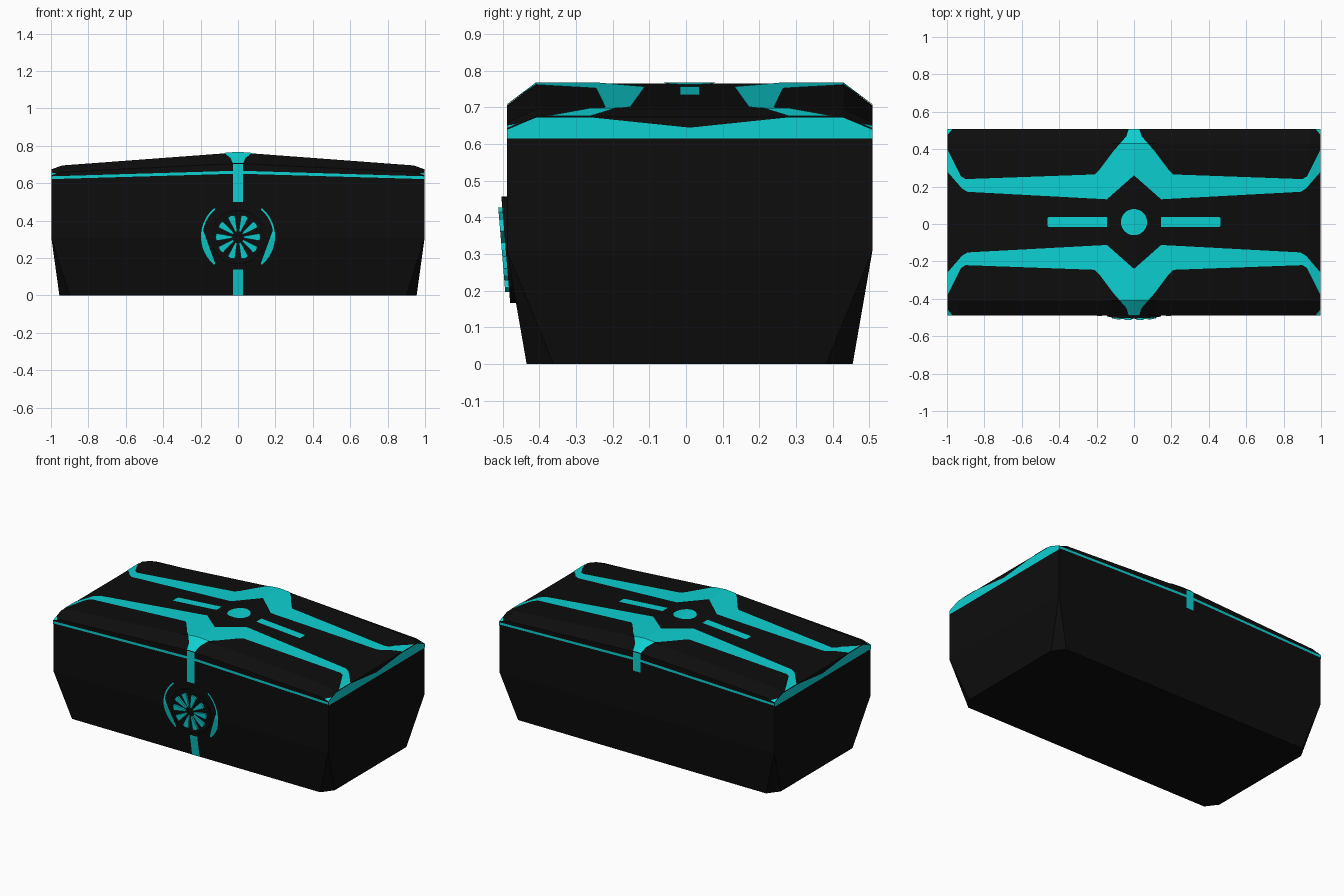
import bpy, bmesh, math
from mathutils import Vector

if "Cube" in bpy.data.objects:
    bpy.data.objects.remove(bpy.data.objects["Cube"])

CY = 0.01            # centre of the box in y
W, D = 0.998, 0.499  # half length, half depth
SEAM, BEND = 0.615, 0.31


def material(name, col):
    m = bpy.data.materials.new(name)
    m.diffuse_color = (*col, 1)
    m.use_nodes = True
    m.node_tree.nodes["Principled BSDF"].inputs["Base Color"].default_value = m.diffuse_color
    return m


BLACK = material("matte_black", (0.004, 0.004, 0.004))
TEAL = material("bright_teal", (0.004, 0.63, 0.64))


def finish(name, bm, mat, recalc=True):
    if recalc:
        bmesh.ops.recalc_face_normals(bm, faces=bm.faces[:])
    me = bpy.data.meshes.new(name)
    bm.to_mesh(me)
    bm.free()
    me.materials.append(mat)
    ob = bpy.data.objects.new(name, me)
    bpy.context.collection.objects.link(ob)
    return ob


def lid_z(x, v):
    """Height of the lid: ridge at x=0, bevelled ends, sloped long edges."""
    x, v = abs(x), abs(v)
    top = 0.765 - 0.0745 * x if x < 0.94 else 0.695 - 0.36 * (x - 0.94)
    return top - (0.06 - 0.025 * x) * max(0, v - 0.42) / 0.08


def wall_v(z):
    """Depth of the long walls, which taper in below the bend."""
    return D - 0.054 * max(0, BEND - z) / BEND


def plate(name, outlines, mapping, outward, cuts=(), signs=((1, 1),)):
    """Thin colour plate: 2D outlines, split at creases, wrapped on a surface."""
    bm = bmesh.new()
    for outline in outlines:
        for su, sv in signs:
            part = bmesh.new()
            part.faces.new([part.verts.new((u, v, 0)) for u, v in outline])
            bmesh.ops.triangulate(part, faces=part.faces[:])
            for axis, val in cuts:
                no = Vector((1, 0, 0)) if axis == 0 else Vector((0, 1, 0))
                bmesh.ops.bisect_plane(part, geom=part.verts[:] + part.edges[:] + part.faces[:],
                                       plane_co=no * val, plane_no=no)
            new = {p: bm.verts.new(mapping(p.co.x * su, p.co.y * sv)) for p in part.verts}
            for f in part.faces:
                nf = bm.faces.new([new[p] for p in f.verts])
                nf.normal_update()
                if nf.normal.dot(Vector(outward)) < 0:
                    nf.normal_flip()
            part.free()
    return finish(name, bm, TEAL, recalc=False)


# Body: chamfered foot, bend, straight upper walls
bm = bmesh.new()
corners = [(1, 1), (-1, 1), (-1, -1), (1, -1)]
foot, bend, rim = [], [], []
for i, (sx, sy) in enumerate(corners):
    pair = [(0.955, 0.372), (0.90, 0.445)]
    if i % 2:
        pair.reverse()
    foot.append([bm.verts.new((sx * x, CY + sy * y, 0)) for x, y in pair])
    bend.append(bm.verts.new((sx * W, CY + sy * D, BEND)))
    rim.append(bm.verts.new((sx * W, CY + sy * D, SEAM)))
for i in range(4):
    j = (i + 1) % 4
    bm.faces.new((foot[i][0], foot[i][1], bend[i]))
    bm.faces.new((foot[i][1], foot[j][0], bend[j], bend[i]))
    bm.faces.new((bend[i], bend[j], rim[j], rim[i]))
bm.faces.new([v for p in foot for v in p])
bm.faces.new(rim)
finish("chest_body", bm, BLACK)

# Lid: cross-sections along the length
bm = bmesh.new()
rings = []
for x in (-W, -0.94, -0.12, 0, 0.12, 0.94, W):
    prof = [(-D, SEAM)] + [(v, lid_z(x, v)) for v in (-D, -0.42, 0.42, D)] + [(D, SEAM)]
    rings.append([bm.verts.new((x, CY + v, z)) for v, z in prof])
for a, b in zip(rings, rings[1:]):
    for k in range(6):
        n = (k + 1) % 6
        bm.faces.new((a[k], a[n], b[n], b[k]))
bm.faces.new(rings[0])
bm.faces.new(rings[-1])
finish("chest_lid", bm, BLACK)

# Lid inlays: branching arms and corner tips
four = [(a, b) for a in (1, -1) for b in (1, -1)]
on_lid = lambda x, v: (x, CY + v, lid_z(x, v) + 0.003)
arm = [(0, 0.25), (0.145, 0.122), (0.89, 0.162), (0.92, 0.18), (W, 0.27), (W, 0.39), (0.925, 0.245),
       (0.90, 0.23), (0.21, 0.255), (0.185, 0.28), (0.11, 0.38), (0.04, 0.46), (0.028, D), (0, D)]
tip = [(W, 0.465), (W, D), (0.97, D)]
plate("lid_arms", [arm, tip], on_lid, (0, 0, 1), [(0, 0.12), (0, 0.94), (1, 0.42)], four)

# Lid inlays: centre disc and two bars
disc = [(0.07 * math.sin(a), 0.07 * math.cos(a)) for a in [math.pi * i / 16 for i in range(17)]]
bar = [(0.145, -0.027), (0.455, -0.027), (0.462, -0.02), (0.462, 0.02), (0.455, 0.027), (0.145, 0.027)]
plate("lid_disc_and_bars", [disc, bar], on_lid, (0, 0, 1), (), [(1, 1), (-1, 1)])

# End trims under the lid bevel
end = [(0, SEAM), (D, SEAM), (D, 0.64), (0.42, 0.672), (0.26, 0.672), (0.315, 0.645), (0, 0.645)]
for s, side in ((1, "right"), (-1, "left")):
    plate(side + "_end_trim", [end], lambda v, z: (s * (W + 0.002), CY + v, z), (s, 0, 0),
          (), [(1, 1), (-1, 1)])

# Seam lines and centre stripes on the long walls
seam = [(0, 0.651), (W, 0.622), (W, 0.637), (0, 0.667)]


def stripe(lo, hi):
    return [(0, lo), (0.027, lo), (0.027, hi), (0, hi)]


mirror_x = [(1, 1), (-1, 1)]
for s, side, spans in ((-1, "front", [(0, 0.14), (0.50, 0.703)]), (1, "back", [(0.58, 0.703)])):
    on_wall = lambda x, z: (x, CY + s * (wall_v(z) + 0.002), z)
    plate(side + "_seam_line", [seam], on_wall, (0, s, 0), (), mirror_x)
    plate(side + "_stripe", [stripe(*p) for p in spans], on_wall, (0, s, 0), (), mirror_x)

# Thin ring arcs around the lock
angles = [math.radians(-50 + 5 * i) for i in range(21)]
arc = [(r * math.cos(a), 0.315 + r * math.sin(a))
       for r, seq in ((0.198, angles), (0.189, angles[::-1])) for a in seq]
plate("lock_ring", [arc], lambda x, z: (x, CY - wall_v(z) - 0.002, z), (0, -1, 0),
      [(1, BEND)], mirror_x)


def prism(bm, outline, front, back):
    """Extruded outline on the slightly tilted lock plane."""
    sides = [[bm.verts.new((x, -0.492 - d - 0.083 * u, 0.312 + u)) for x, u in outline]
             for d in (front, back)]
    bm.faces.new(sides[0])
    bm.faces.new(sides[1])
    for k in range(len(outline)):
        n = (k + 1) % len(outline)
        bm.faces.new((sides[0][k], sides[0][n], sides[1][n], sides[1][k]))


# Lock disc
bm = bmesh.new()
prism(bm, [(0.145 * math.cos(math.tau * i / 32), 0.145 * math.sin(math.tau * i / 32))
           for i in range(32)], 0, -0.04)
finish("lock_disc", bm, BLACK)

# Ten flared spokes on the lock
bm = bmesh.new()
for i in range(10):
    a = math.tau * i / 10
    c, s = math.cos(a), math.sin(a)
    shape = [(0.03, -0.005), (0.115, -0.02), (0.121, 0), (0.115, 0.02), (0.03, 0.005)]
    prism(bm, [(r * c - w * s, r * s + w * c) for r, w in shape], 0.011, -0.005)
finish("lock_spokes", bm, TEAL)
